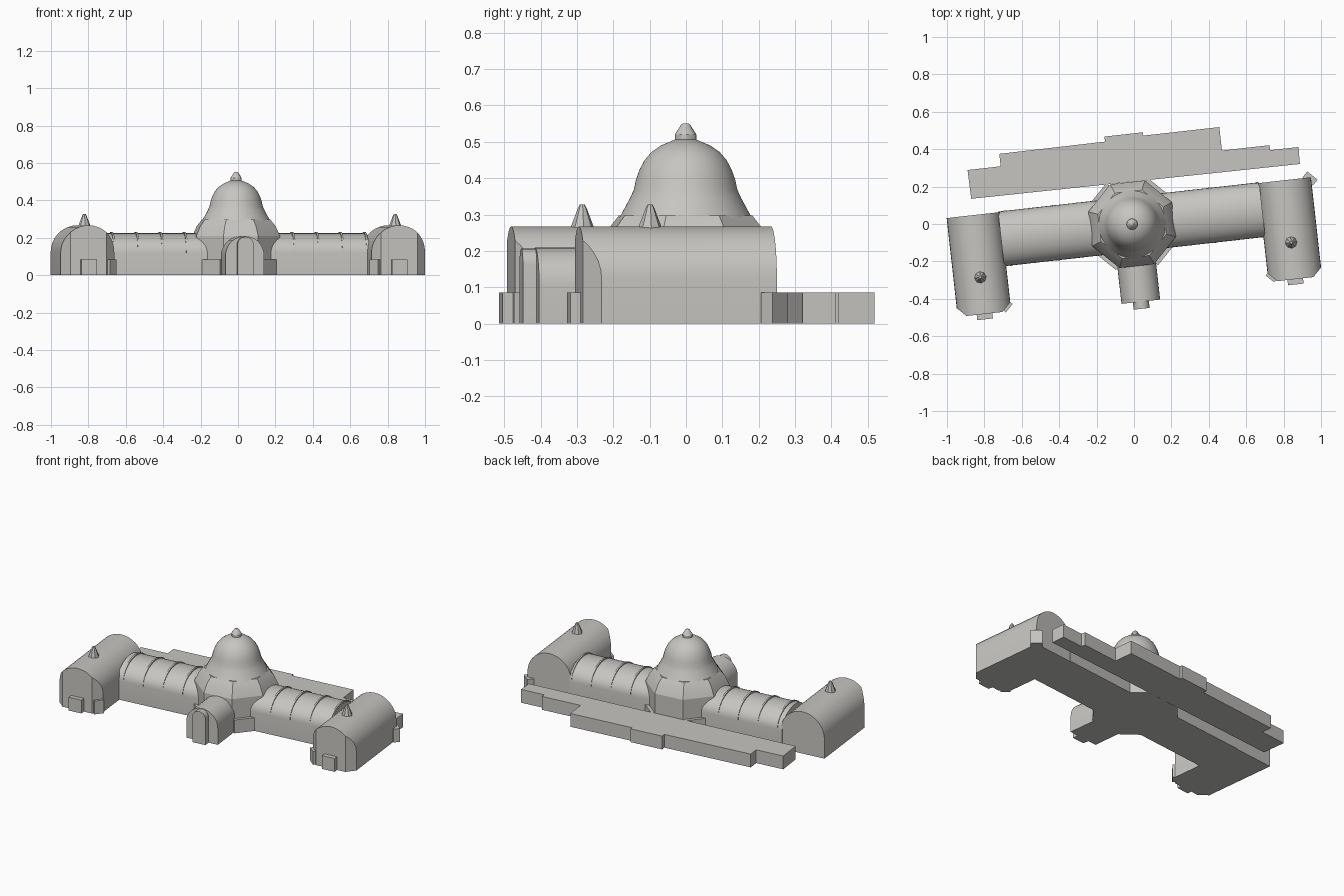
import bpy, bmesh
from math import sin, cos, pi, radians
from mathutils import Matrix, Vector

cube = bpy.data.objects.get("Cube")
if cube:
    bpy.data.objects.remove(cube, do_unlink=True)

stone = bpy.data.materials.new("pale_grey_stone")
stone.use_nodes = True
colour = (0.57, 0.56, 0.535, 1)
stone.diffuse_color = colour
stone.node_tree.nodes["Principled BSDF"].inputs["Base Color"].default_value = colour

TURN = Matrix.Rotation(radians(6.4), 4, "Z")   # whole building sits at a slight angle
LOW = 0.085                                    # height of all low blocks


def finish(name, bm, smooth=30):
    bmesh.ops.recalc_face_normals(bm, faces=bm.faces)
    bm.transform(TURN)
    mesh = bpy.data.meshes.new(name)
    bm.to_mesh(mesh)
    bm.free()
    mesh.materials.append(stone)
    mesh.shade_smooth()
    mesh.set_sharp_from_angle(angle=radians(smooth))
    obj = bpy.data.objects.new(name, mesh)
    bpy.context.collection.objects.link(obj)
    return obj


def extrude(points, step):
    """Solid made by pushing a flat outline along a vector."""
    bm = bmesh.new()
    face = bm.faces.new([bm.verts.new(p) for p in points])
    grown = bmesh.ops.extrude_face_region(bm, geom=[face], use_keep_orig=True)["geom"]
    bmesh.ops.translate(bm, vec=step, verts=[g for g in grown if isinstance(g, bmesh.types.BMVert)])
    return bm


def arch(half, spring, rise, steps=18, base=0.0):
    """Outline of a round-topped wall as (across, height) pairs."""
    curve = [(half * cos(pi * i / steps), spring + rise * sin(pi * i / steps))
             for i in range(steps + 1)]
    return [(half, base)] + curve + [(-half, base)]


def vault_y(u, half, spring, rise, front, back):
    outline = [(u + a, front, z) for a, z in arch(half, spring, rise)]
    return extrude(outline, (0, back - front, 0))


def vault_x(start, end, half, spring, rise, base=0.0):
    outline = [(start, a, z) for a, z in arch(half, spring, rise, base=base)]
    return extrude(outline, (end - start, 0, 0))


def box(name, u, v, width, depth, height=LOW, angle=0):
    bm = bmesh.new()
    place = (Matrix.Translation((u, v, height / 2)) @ Matrix.Rotation(radians(angle), 4, "Z")
             @ Matrix.Diagonal((width, depth, height, 1)))
    bmesh.ops.create_cube(bm, size=1, matrix=place)
    finish(name, bm)


def lathe(name, u, v, profile, sides, offset=0.0, smooth=30):
    """Stack rings of (radius, height) and cap both ends."""
    bm = bmesh.new()
    rings = []
    for r, z in profile:
        rings.append([bm.verts.new((u + r * cos(2 * pi * (i + offset) / sides),
                                    v + r * sin(2 * pi * (i + offset) / sides), z))
                      for i in range(sides)])
    for low, high in zip(rings, rings[1:]):
        for i in range(sides):
            j = (i + 1) % sides
            bm.faces.new((low[i], low[j], high[j], high[i]))
    bm.faces.new(rings[0])
    bm.faces.new(rings[-1])
    finish(name, bm, smooth)


# End pavilions: barrel vaults with the front corners sliced off
for side, u in (("right", -0.848), ("left", 0.824)):
    half, front, cut = 0.144, -0.389, 0.047
    bm = vault_y(u, half, 0.123, half, front, 0.143)
    for s in (-1, 1):
        bmesh.ops.bisect_plane(bm, geom=bm.verts[:] + bm.edges[:] + bm.faces[:],
                               plane_co=(u + s * half, front + cut, 0),
                               plane_no=Vector((s, -1, 0)), clear_outer=True)
        bmesh.ops.holes_fill(bm, edges=[e for e in bm.edges if e.is_boundary])
    finish(side + "_pavilion", bm)
    box(side + "_pavilion_porch", u, -0.38, 0.084, 0.075)
    inner = 1 if u < 0 else -1
    box(side + "_pavilion_corner_plate", u + inner * 0.124, front + 0.027,
        0.058, 0.03, angle=45 * inner)
    lathe(side + "_pavilion_spire", u, -0.192,
          [(0.033, 0.255), (0.031, 0.268), (0.012, 0.318), (0.007, 0.327)], 8)
box("pavilion_rear_corner_block", 0.963, 0.137, 0.07, 0.04, angle=-45)

# Long wings with thin raised ribs
WING = 0.147
finish("wings", vault_x(-0.715, 0.69, WING, 0.12, 0.105))
for s in (-1, 1):
    for i in range(4):
        u = s * (0.29 + 0.13 * i)
        finish("wing_rib", vault_x(u - 0.005, u + 0.005, WING + 0.002, 0.122, 0.11, base=0.12))

# Central octagon with its sloping roof
flat = 1 / cos(pi / 8)
CENTRE = -0.01
lathe("octagon_hall", CENTRE, 0,
      [(r * flat, z) for r, z in ((0.225, 0), (0.225, 0.21), (0.203, 0.262), (0.176, 0.298))],
      8, offset=0.5, smooth=15)
for su in (-1, 1):
    for sv in (-1, 1):
        d = 0.225 * cos(pi / 4)
        box("octagon_corner_block", CENTRE + su * d, sv * d, 0.17, 0.04, angle=-45 * su * sv)

# Bell-shaped dome and lantern
lathe("dome", CENTRE, 0,
      [(0.184, 0.29), (0.179, 0.298), (0.166, 0.322), (0.153, 0.346), (0.143, 0.368),
       (0.137, 0.396), (0.127, 0.424), (0.113, 0.45), (0.094, 0.472), (0.068, 0.49),
       (0.03, 0.506)], 32, smooth=35)
lathe("lantern", CENTRE, 0,
      [(0.03, 0.5), (0.03, 0.52), (0.012, 0.548), (0.007, 0.551)], 12)

# Entrance hall and its projecting doorway
finish("entrance_hall", vault_y(CENTRE, 0.104, 0.105, 0.104, -0.417, -0.1))
finish("entrance_doorway", vault_y(CENTRE, 0.043, 0.163, 0.043, -0.455, -0.4))

# Low rear annex with a stepped back edge
plan = [(-0.85, 0.231), (0.917, 0.22), (0.92, 0.311), (0.767, 0.311), (0.767, 0.338),
        (0.511, 0.338), (0.511, 0.464), (0.102, 0.464), (0.102, 0.482), (-0.105, 0.482),
        (-0.105, 0.455), (-0.674, 0.453), (-0.674, 0.386), (-0.852, 0.386)]
finish("rear_annex", extrude([(u, v, 0) for u, v in plan], (0, 0, LOW)))
